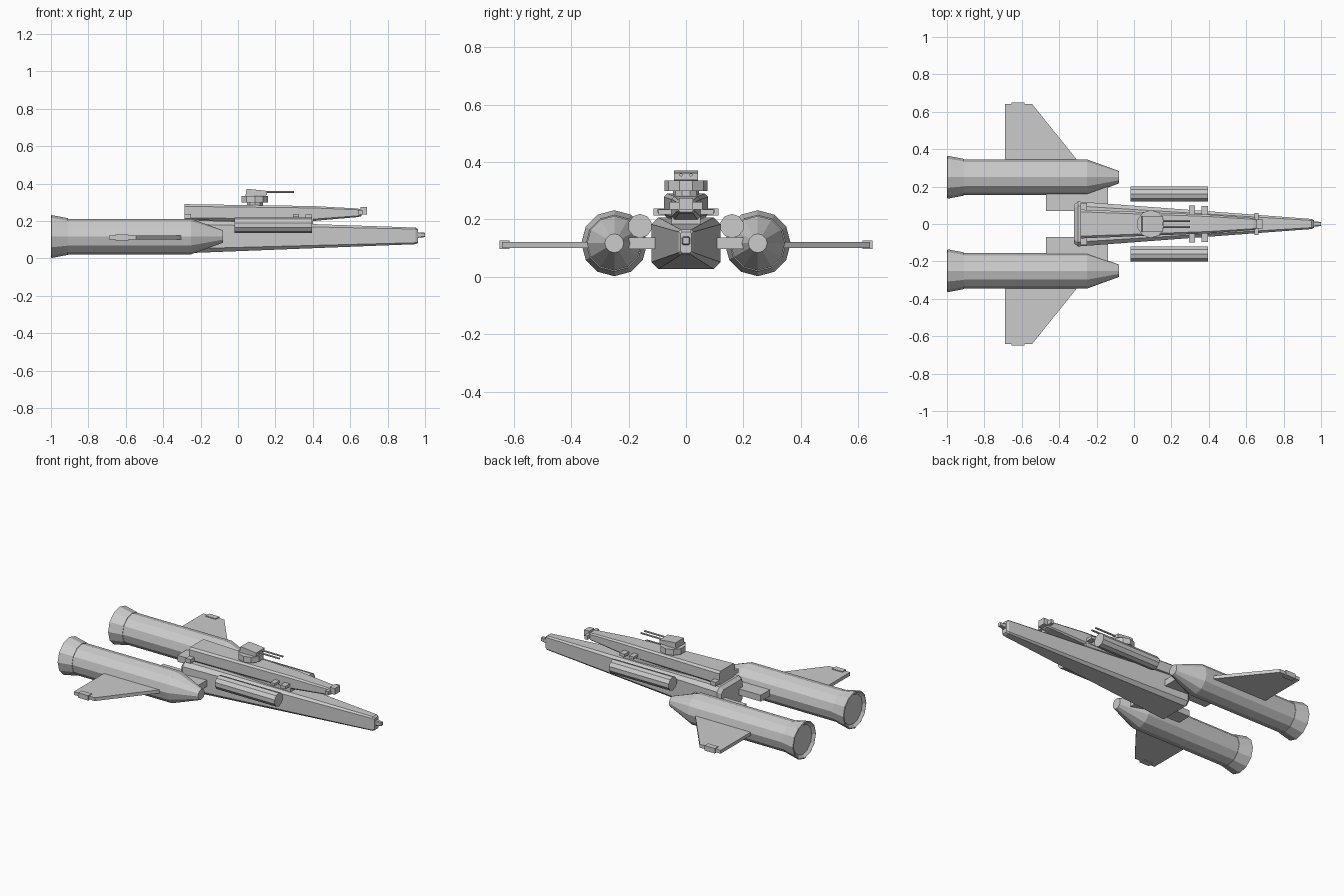
import bpy, bmesh, math

if "Cube" in bpy.data.objects:
    bpy.data.objects.remove(bpy.data.objects["Cube"])


def finish(bm, name):
    bmesh.ops.recalc_face_normals(bm, faces=bm.faces)
    me = bpy.data.meshes.new(name)
    bm.to_mesh(me)
    bm.free()
    ob = bpy.data.objects.new(name, me)
    bpy.context.collection.objects.link(ob)
    return ob


def skin(name, rings):
    """Bridge equal-length rings of points and cap both ends."""
    bm = bmesh.new()
    vr = [[bm.verts.new(p) for p in ring] for ring in rings]
    n = len(vr[0])
    for a, b in zip(vr, vr[1:]):
        for i in range(n):
            j = (i + 1) % n
            bm.faces.new((a[i], a[j], b[j], b[i]))
    bm.faces.new(vr[0])
    bm.faces.new(vr[-1])
    return finish(bm, name)


def tube(name, y, z, stations, sides, turn=0.0):
    """Round body along x from (x, radius) stations."""
    angles = [2 * math.pi * (i + turn) / sides for i in range(sides)]
    return skin(name, [[(x, y + r * math.sin(a), z + r * math.cos(a)) for a in angles]
                       for x, r in stations])


def hull(name, stations):
    """Chamfered box along x from (x, half width, bottom, top, chamfer) stations."""
    rings = []
    for x, w, b, t, c in stations:
        half = [(w - c, b), (w, b + c), (w, t - c), (w - c, t)]
        rings.append([(x, y, z) for y, z in half] + [(x, -y, z) for y, z in reversed(half)])
    return skin(name, rings)


def box(name, x0, x1, y0, y1, z0, z1):
    return skin(name, [[(x, y0, z0), (x, y1, z0), (x, y1, z1), (x, y0, z1)] for x in (x0, x1)])


# Fuselage and nose tip
hull("main_hull", [(-0.32, 0.105, 0.045, 0.19, 0.02), (-0.30, 0.12, 0.027, 0.207, 0.024),
                   (0.95, 0.027, 0.076, 0.165, 0.008), (0.962, 0.02, 0.083, 0.156, 0.006)])
hull("nose_tip", [(0.96, 0.014, 0.11, 0.14, 0.004), (1.0, 0.011, 0.114, 0.137, 0.004)])

# Upper deck
hull("upper_deck", [(-0.285, 0.077, 0.205, 0.29, 0.012), (0.40, 0.05, 0.2, 0.28, 0.01),
                    (0.64, 0.032, 0.221, 0.267, 0.007), (0.66, 0.026, 0.226, 0.26, 0.006)])
box("deck_support", -0.26, 0.40, -0.05, 0.05, 0.15, 0.215)
box("rear_crossbar", -0.285, -0.25, -0.113, 0.113, 0.213, 0.238)
box("front_crossbar", 0.36, 0.395, -0.095, 0.095, 0.217, 0.235)
box("deck_nose_bar", 0.645, 0.665, -0.058, 0.058, 0.235, 0.26)
box("deck_nose_block", 0.655, 0.69, -0.025, 0.025, 0.235, 0.274)

# Turret
def drum(name, x, r, z0, z1, sides):
    return skin(name, [[(x + r * math.cos(2 * math.pi * (i + .5) / sides),
                         r * math.sin(2 * math.pi * (i + .5) / sides), z)
                        for i in range(sides)] for z in (z0, z1)])

drum("turret_neck", 0.09, 0.045, 0.27, 0.305, 10)
drum("turret_base", 0.09, 0.075, 0.299, 0.335, 10)
skin("turret_head", [[(0.04, y, 0.333), (0.155, y, 0.338), (0.155, y, 0.361),
                      (0.07, y, 0.37), (0.045, y, 0.37)] for y in (-0.042, 0.042)])

for side, s in (("left", 1), ("right", -1)):
    # Engines with flared nozzles
    tube(side + "_engine", s * 0.25, 0.117,
         [(-0.92, 0.095), (-0.25, 0.095), (-0.08, 0.033)], 12)
    tube(side + "_nozzle", s * 0.25, 0.117,
         [(-0.985, 0.092), (-1.0, 0.109), (-0.997, 0.115), (-0.91, 0.098)], 12)
    # Pylons joining engines to hull
    box(side + "_pylon", -0.47, -0.14, s * 0.07, s * 0.2, 0.097, 0.137)
    # Swept wings
    plan = [(-0.69, 0.30), (-0.69, 0.642), (-0.545, 0.642), (-0.27, 0.30)]
    skin(side + "_wing", [[(x, s * y, z) for x, y in plan] for z in (0.101, 0.122)])
    box(side + "_wing_tip", -0.655, -0.585, s * 0.615, s * 0.65, 0.096, 0.127)
    # Side pods
    tube(side + "_pod", s * 0.16, 0.177, [(-0.02, 0.042), (0.395, 0.042)], 10)
    # Deck side blocks and turret barrels
    box(side + "_deck_block", 0.295, 0.325, s * 0.04, s * 0.1, 0.222, 0.237)
    tube(side + "_barrel", s * 0.017, 0.355, [(0.14, 0.006), (0.30, 0.006)], 6)
